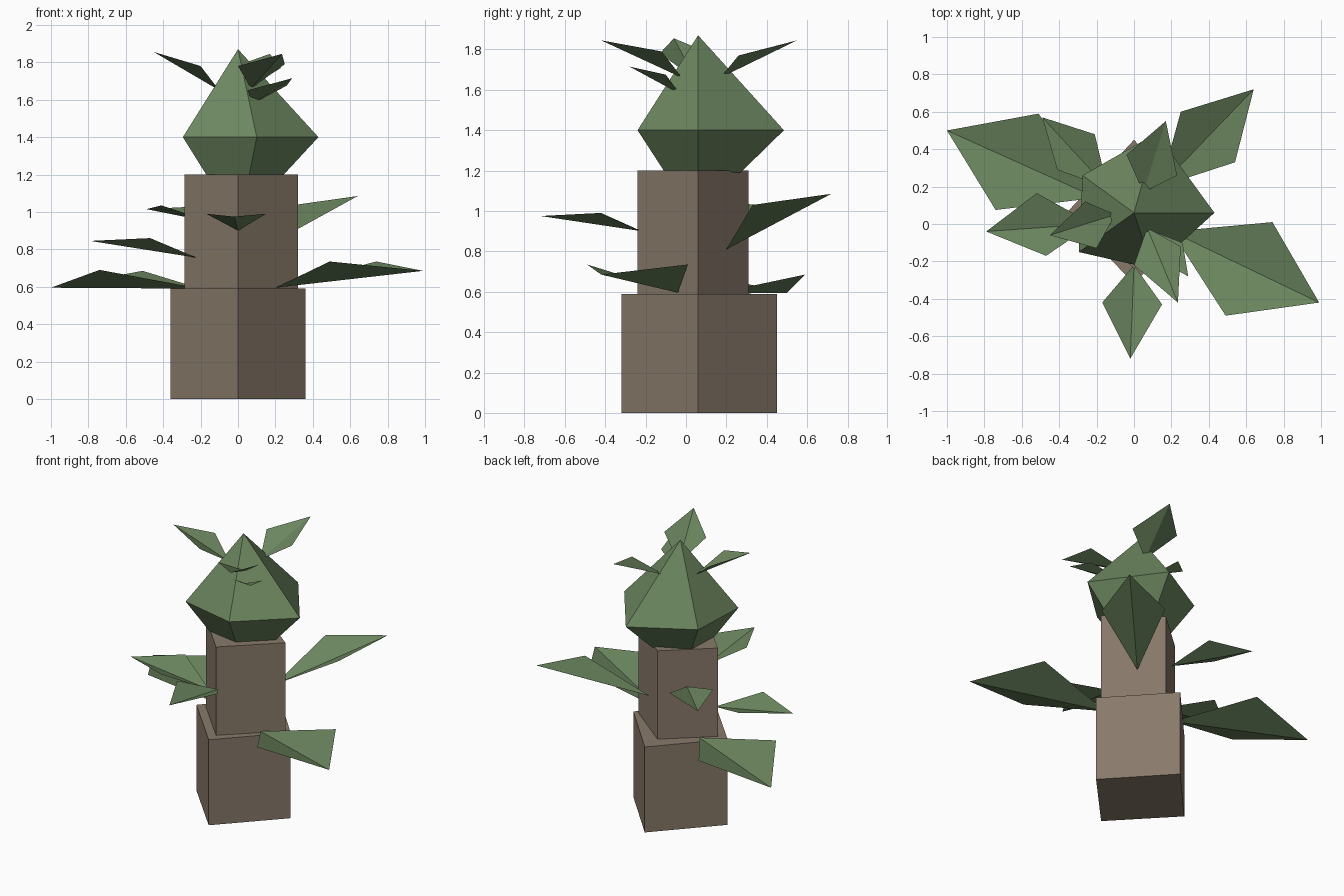
import bpy

def material(name, rgb):
    m = bpy.data.materials.new(name)
    m.diffuse_color = (*rgb, 1)
    return m

BARK = material("bark", (0.25, 0.195, 0.145))
GREEN = material("foliage", (0.15, 0.24, 0.115))

def add_mesh(name, verts, faces, mat):
    me = bpy.data.meshes.new(name)
    me.from_pydata(verts, [], faces)
    me.materials.append(mat)
    ob = bpy.data.objects.new(name, me)
    bpy.context.collection.objects.link(ob)
    return ob

def loft(name, lower, upper, mat, apex=None):
    """Flat-sided body between two rings, closed by a cap or a point."""
    n = len(lower)
    verts = lower + upper
    faces = [tuple(reversed(range(n)))]
    faces += [(i, (i + 1) % n, n + (i + 1) % n, n + i) for i in range(n)]
    if apex:
        verts = verts + [apex]
        faces += [(n + i, n + (i + 1) % n, 2 * n) for i in range(n)]
    else:
        faces.append(tuple(range(n, 2 * n)))
    return add_mesh(name, verts, faces, mat)

def block(name, corners, z0, z1):
    return loft(name, [(x, y, z0) for x, y in corners],
                [(x, y, z1) for x, y in corners], BARK)

def leaf(name, base, left, right, tip):
    """Kite-shaped leaf folded along its midrib."""
    return add_mesh(name, [base, right, tip, left], [(0, 1, 2), (0, 2, 3)], GREEN)

# Stacked trunk blocks
block("lower_trunk", [(0, -0.32), (0.36, 0.06), (0, 0.45), (-0.36, 0.06)], 0, 0.59)
block("upper_trunk", [(0, -0.24), (0.32, 0.06), (0, 0.31), (-0.285, 0.06)], 0.59, 1.2)

# Five-sided pointed bud on top
ring = [(0.43, 0.06), (0.12, 0.485), (-0.275, 0.26), (-0.295, -0.15), (0.1, -0.24)]
under = [(0.245, 0.06, 1.2), (0.07, 0.27, 1.19), (-0.16, 0.17, 1.2),
         (-0.17, -0.07, 1.2), (0.06, -0.11, 1.2)]
loft("bud", under, [(x, y, 1.4) for x, y in ring], GREEN, (0, 0.06, 1.87))

# Leaves around the trunk: base, left, right, tip
trunk_leaves = [
    ((0.2, -0.04, 0.595), (0.74, 0.01, 0.735), (0.49, -0.49, 0.735), (0.99, -0.42, 0.685)),
    ((-0.2, 0.14, 0.59), (-0.74, 0.075, 0.69), (-0.51, 0.59, 0.685), (-1.0, 0.5, 0.595)),
    ((-0.22, 0.0, 0.755), (-0.47, -0.17, 0.86), (-0.52, 0.165, 0.855), (-0.79, -0.04, 0.845)),
    ((0, -0.22, 0.9), (0.15, -0.43, 0.99), (-0.17, -0.42, 0.99), (-0.02, -0.72, 0.975)),
    ((0.14, 0.2, 0.81), (0.25, 0.6, 1.03), (0.54, 0.33, 1.03), (0.64, 0.72, 1.085)),
    ((-0.14, 0.19, 0.945), (-0.41, 0.29, 1.035), (-0.21, 0.48, 1.03), (-0.49, 0.57, 1.015)),
]
for i, pts in enumerate(trunk_leaves):
    leaf(f"trunk_leaf_{i + 1}", *pts)

# Small leaves sprouting from the bud
bud_leaves = [
    ((0.05, 0.17, 1.66), (-0.04, 0.37, 1.77), (0.23, 0.26, 1.77), (0.17, 0.55, 1.845)),
    ((0.07, -0.02, 1.66), (0.25, -0.12, 1.79), (0, -0.22, 1.78), (0.235, -0.42, 1.845)),
    ((0.08, -0.03, 1.58), (0.26, -0.1, 1.675), (0.05, -0.15, 1.65), (0.29, -0.28, 1.715)),
    ((-0.1, 0.05, 1.65), (-0.2, -0.13, 1.78), (-0.26, 0.12, 1.78), (-0.45, -0.06, 1.855)),
]
for i, pts in enumerate(bud_leaves):
    leaf(f"bud_leaf_{i + 1}", *pts)
